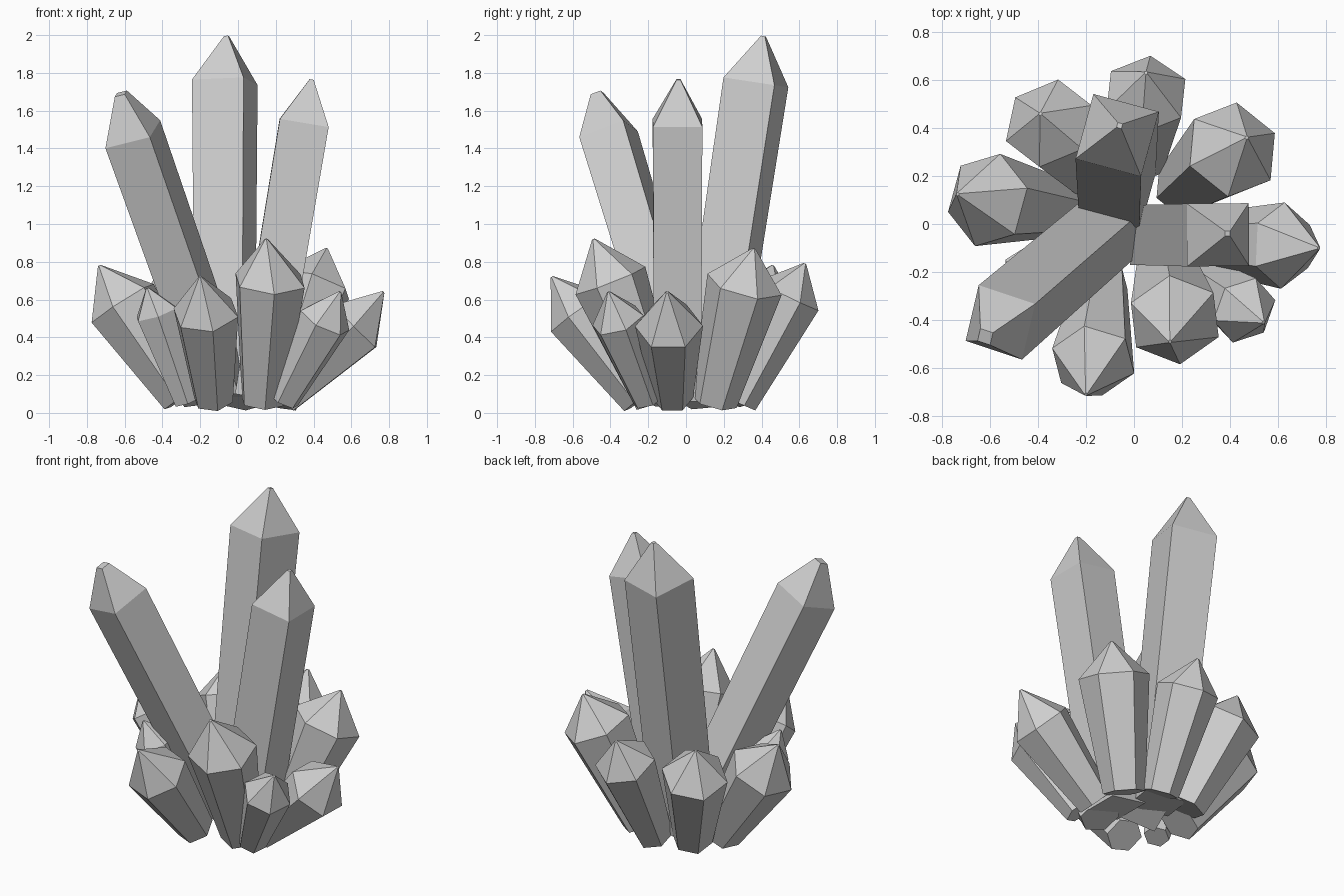
import bpy
import bmesh
import math
from mathutils import Vector

cube = bpy.data.objects.get("Cube")
if cube:
    bpy.data.objects.remove(cube)

# One pale grey for the whole cluster
stone = bpy.data.materials.new("pale_grey_crystal")
stone.use_nodes = True
colour = (0.62, 0.62, 0.62, 1.0)
stone.diffuse_color = colour
stone.node_tree.nodes["Principled BSDF"].inputs["Base Color"].default_value = colour


def crystal(name, base, shoulder, tip, radius, azimuth, sides=6, taper=0.6, blunt=0.008):
    """Tapered prism from base to shoulder, closed by a blunt pointed cap."""
    base, shoulder, tip = Vector(base), Vector(shoulder), Vector(tip)
    axis = (shoulder - base).normalized()
    # Ring directions square to the axis, with one corner at the given azimuth
    a = math.radians(azimuth)
    u = Vector((math.cos(a), math.sin(a), 0))
    u = (u - axis * u.dot(axis)).normalized()
    v = axis.cross(u)

    bm = bmesh.new()
    rings = []
    for centre, r in ((base, radius * taper), (shoulder, radius), (tip, blunt)):
        ring = []
        for i in range(sides):
            t = math.tau * i / sides
            ring.append(bm.verts.new(centre + r * (math.cos(t) * u + math.sin(t) * v)))
        rings.append(ring)
    for low, high in zip(rings, rings[1:]):
        for i in range(sides):
            j = (i + 1) % sides
            bm.faces.new((low[i], low[j], high[j], high[i]))
    bm.faces.new(rings[0][::-1])
    bm.faces.new(rings[-1])
    bmesh.ops.recalc_face_normals(bm, faces=bm.faces[:])

    mesh = bpy.data.meshes.new(name)
    bm.to_mesh(mesh)
    bm.free()
    mesh.materials.append(stone)
    bpy.context.collection.objects.link(bpy.data.objects.new(name, mesh))


# Three tall square crystals
crystal("tall_back_crystal", (-.07, .12, .1), (-.07, .37, 1.75), (-.06, .41, 1.995),
        .2, 30, sides=4, taper=.92, blunt=.015)
crystal("tall_left_crystal", (-.08, 0, .12), (-.557, -.41, 1.475), (-.62, -.47, 1.69),
        .18, -62, sides=4, taper=.92, blunt=.04)
crystal("tall_right_crystal", (.106, -.045, .08), (.35, -.045, 1.535), (.39, -.04, 1.765),
        .185, 45, sides=4, taper=.95, blunt=.015)

# Ring of short six-sided crystals: base, shoulder, tip, radius, corner azimuth
short_crystals = {
    "back_left": ((-.2, .22, .08), (-.355, .42, .6), (-.39, .46, .78), .195, 84),
    "back": ((.03, .27, .06), (.05, .54, .62), (.05, .63, .79), .18, 84),
    "back_right": ((.2, .15, .06), (.41, .31, .68), (.47, .36, .87), .205, 80),
    "side_left": ((-.29, .06, .08), (-.61, .1, .58), (-.735, .125, .78), .2, 138),
    "side_right": ((.23, -.07, .08), (.62, -.09, .46), (.77, -.1, .64), .18, 88),
    "front_right": ((.24, -.2, .07), (.46, -.36, .49), (.54, -.41, .64), .145, -45),
    "front": ((.13, -.15, .06), (.17, -.4, .7), (.15, -.49, .92), .2, -25),
    "front_left": ((-.13, -.24, .07), (-.17, -.57, .53), (-.2, -.71, .72), .18, -22),
    "small_left": ((-.27, -.12, .06), (-.43, -.21, .53), (-.48, -.26, .66), .125, -90),
}
for place, shape in short_crystals.items():
    crystal(place + "_short_crystal", *shape)
